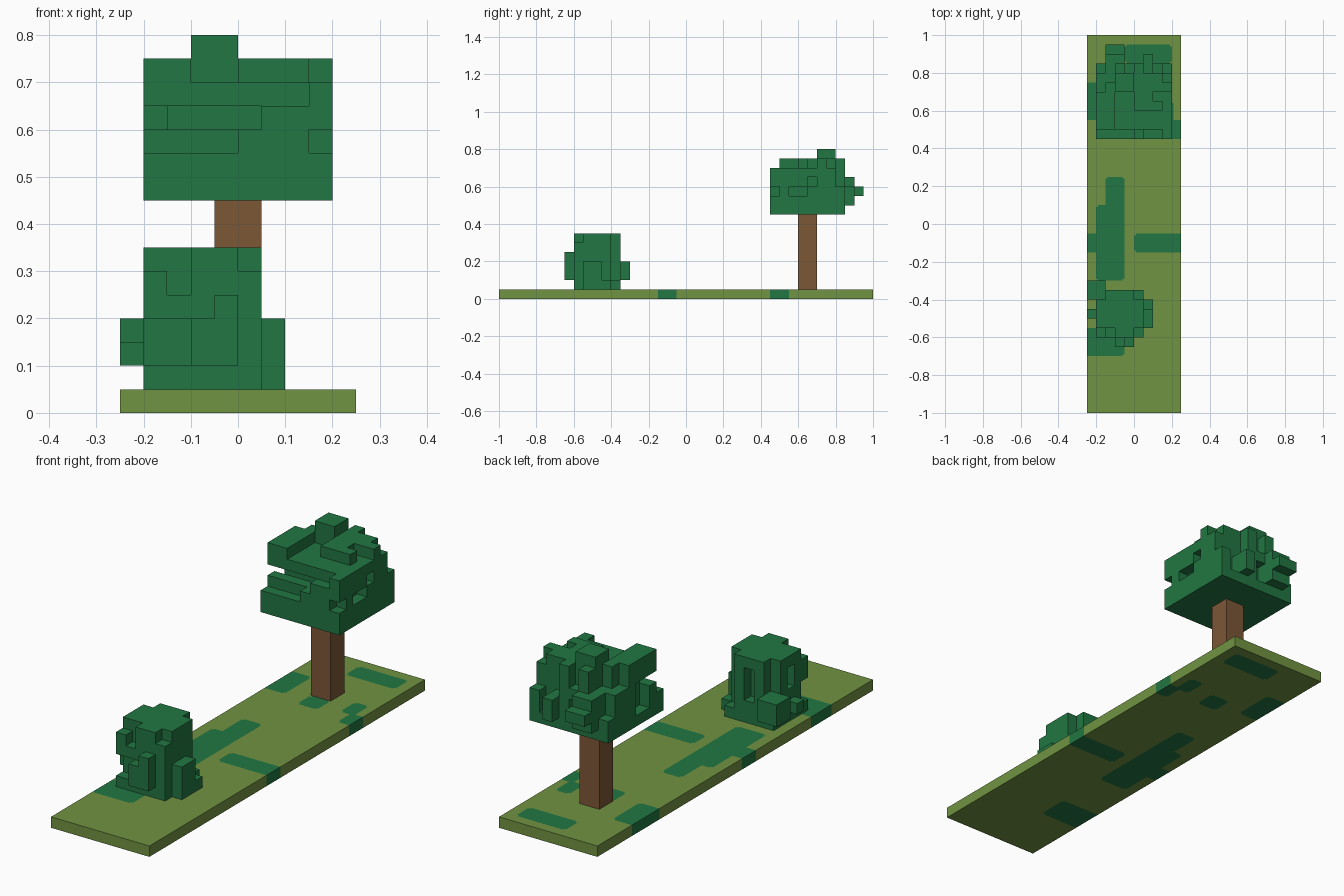
import bpy, bmesh, math
from mathutils import Vector

if "Cube" in bpy.data.objects:
    bpy.data.objects.remove(bpy.data.objects["Cube"], do_unlink=True)

U = 0.05  # block size


def material(name, rgb):
    m = bpy.data.materials.new(name)
    m.use_nodes = True
    m.diffuse_color = (*rgb, 1)
    m.node_tree.nodes["Principled BSDF"].inputs["Base Color"].default_value = (*rgb, 1)
    return m


grass = material("olive grass", (0.165, 0.292, 0.055))
leaf = material("leaf green", (0.0155, 0.182, 0.054))
bark = material("brown bark", (0.202, 0.095, 0.037))


def finish(bm, name, *mats):
    me = bpy.data.meshes.new(name)
    bm.to_mesh(me)
    bm.free()
    for m in mats:
        me.materials.append(m)
    ob = bpy.data.objects.new(name, me)
    bpy.context.collection.objects.link(ob)
    return ob


def cells(box):
    x0, x1, y0, y1, z0, z1 = box
    return {(x, y, z) for x in range(x0, x1) for y in range(y0, y1) for z in range(z0, z1)}


def blocks(name, mat, core, carve=(), add=()):
    """Union of block boxes (in block units), keeping only the outer skin."""
    solid = cells(core)
    for b in carve:
        solid -= cells(b)
    for b in add:
        solid |= cells(b)
    bm = bmesh.new()
    verts = {}
    for c in sorted(solid):
        for axis in range(3):
            for side in (0, 1):
                n = list(c)
                n[axis] += 2 * side - 1
                if tuple(n) in solid:
                    continue
                a, b = (axis + 1) % 3, (axis + 2) % 3
                ring = []
                for da, db in ((0, 0), (1, 0), (1, 1), (0, 1)):
                    p = list(c)
                    p[axis] += side
                    p[a] += da
                    p[b] += db
                    p = tuple(p)
                    if p not in verts:
                        verts[p] = bm.verts.new(Vector(p) * U)
                    ring.append(verts[p])
                bm.faces.new(ring if side else ring[::-1])
    return finish(bm, name, mat)


# Ground slab with rounded leafy patches running through its thickness
patches = [
    (-.05, .20, .85, .95), (-.30, -.15, .55, .75), (-.05, .05, .50, .60),
    (.19, .30, .45, .55), (.14, .21, .54, .65),
    (-.20, -.05, -.30, .10), (-.15, -.05, .00, .25), (-.30, -.15, -.15, -.05),
    (.00, .30, -.15, -.05), (-.30, -.05, -.70, -.55),
]


def in_patch(x, y, r=0.03):
    for x0, x1, y0, y1 in patches:
        dx = max(x0 + r - x, x - x1 + r, 0)
        dy = max(y0 + r - y, y - y1 + r, 0)
        if math.hypot(dx, dy) < r:
            return True
    return False


bm = bmesh.new()
bmesh.ops.create_grid(bm, x_segments=50, y_segments=200, size=1)
for v in bm.verts:
    v.co.x *= 0.25
top = bmesh.ops.extrude_face_region(bm, geom=bm.faces[:])["geom"]
bmesh.ops.translate(bm, vec=(0, 0, U), verts=[g for g in top if isinstance(g, bmesh.types.BMVert)])
bmesh.ops.recalc_face_normals(bm, faces=bm.faces[:])
for f in bm.faces:
    c = f.calc_center_median()
    f.material_index = int(in_patch(c.x, c.y))
finish(bm, "ground", grass, leaf)

# Tree trunk
bm = bmesh.new()
bmesh.ops.create_cube(bm, size=1)
for v in bm.verts:
    v.co = Vector((v.co.x * .1, v.co.y * .1 + .65, v.co.z * .4 + .25))
finish(bm, "tree_trunk", bark)

# Tree crown
blocks("tree_crown", leaf, (-4, 4, 9, 17, 9, 15), carve=[
    (-4, 0, 9, 10, 11, 15), (-4, 1, 9, 11, 12, 13), (0, 3, 9, 10, 13, 15),   # front ledges
    (3, 4, 9, 10, 11, 12), (3, 4, 9, 10, 14, 15),
    (-2, 4, 10, 12, 14, 15), (-2, 0, 12, 14, 14, 15),                        # top steps
    (3, 4, 12, 14, 14, 15), (2, 4, 13, 14, 14, 15),
    (1, 4, 16, 17, 12, 15), (-1, 0, 16, 17, 13, 15), (-4, -2, 15, 17, 13, 15),  # back steps
    (-4, -3, 14, 15, 13, 15), (2, 3, 16, 17, 10, 12), (-1, 0, 16, 17, 10, 12),
    (3, 4, 11, 13, 11, 12), (3, 4, 13, 14, 12, 13), (3, 4, 15, 16, 14, 15),  # side notches
    (-4, -3, 11, 13, 10, 13), (-4, -3, 16, 17, 11, 13),
], add=[
    (-2, 0, 14, 16, 15, 16),
    (-3, -1, 17, 18, 10, 13), (-3, -1, 18, 19, 11, 12), (1, 2, 17, 18, 10, 12),
])

# Bush
blocks("bush", leaf, (-4, 1, -12, -7, 1, 7), carve=[
    (-4, -2, -12, -11, 2, 4), (-4, -3, -12, -11, 6, 7), (-3, -2, -12, -11, 5, 7),  # front
    (0, 1, -12, -11, 6, 7), (0, 1, -8, -7, 2, 7),
    (-4, -3, -8, -7, 4, 7), (-2, -1, -8, -7, 3, 6), (-4, -3, -10, -9, 4, 6),       # back
], add=[
    (-2, -1, -13, -12, 2, 4), (-1, 0, -13, -12, 2, 5),
    (1, 2, -11, -9, 1, 4), (1, 2, -9, -8, 1, 2),
    (-5, -3, -8, -6, 2, 4), (-5, -4, -10, -9, 2, 3),
])
